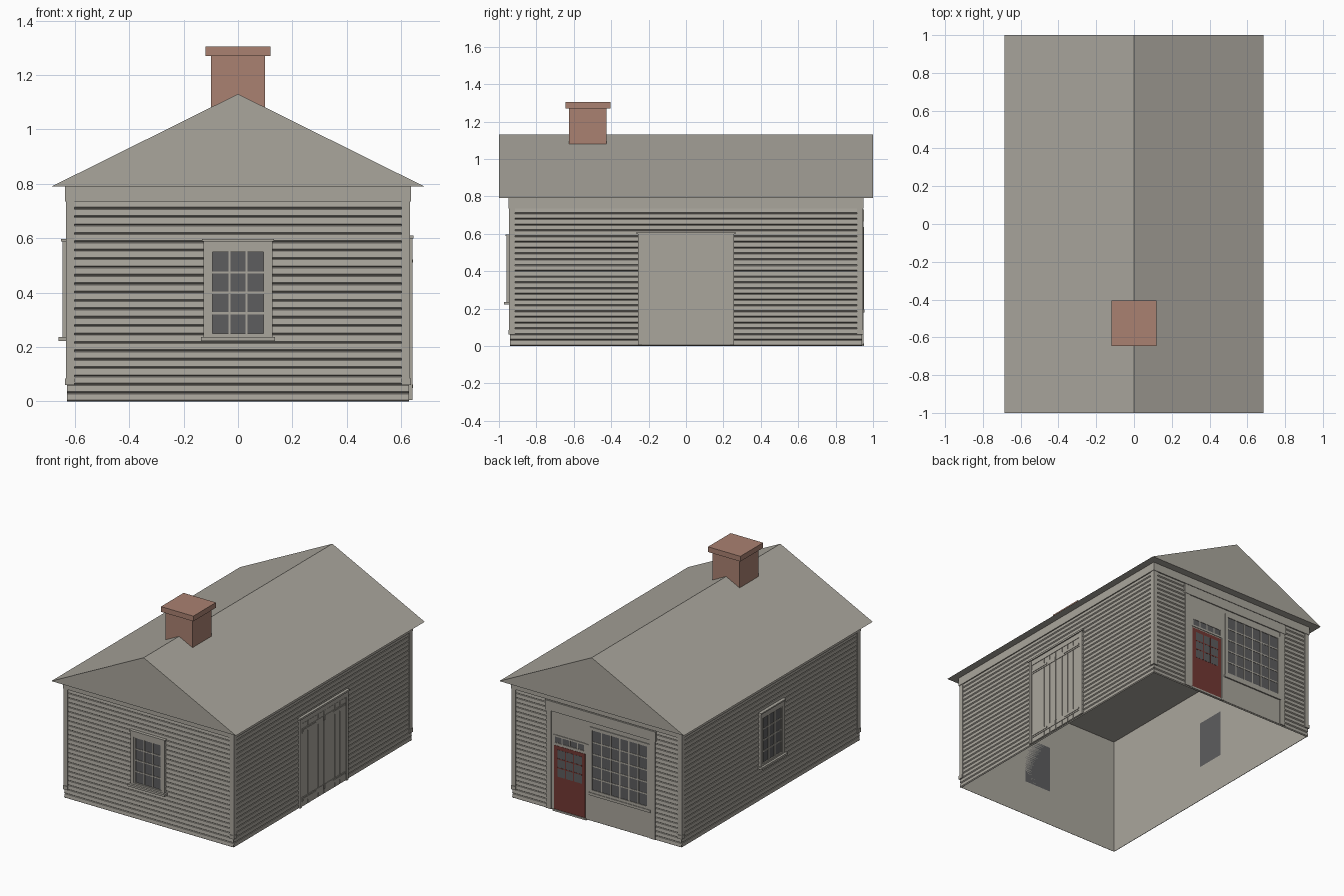
import bpy
import bmesh

cube = bpy.data.objects.get("Cube")
if cube:
    bpy.data.objects.remove(cube, do_unlink=True)


def material(name, rgb):
    m = bpy.data.materials.new(name)
    m.use_nodes = True
    m.diffuse_color = (*rgb, 1)
    m.node_tree.nodes["Principled BSDF"].inputs["Base Color"].default_value = (*rgb, 1)
    return m


WOOD = material("weathered grey", (0.40, 0.38, 0.335))
BRICK = material("brick", (0.40, 0.22, 0.165))
RED = material("door red", (0.17, 0.04, 0.033))
GLASS = material("dark glass", (0.11, 0.11, 0.112))

# Half sizes of the wall shell, eave and ridge heights
HX, HY, EAVE, RIDGE = 0.622, 0.936, 0.79, 1.13

# Each wall maps (along, out, up) to model space
WALLS = {
    "front": lambda u, d, z: (u, -HY - d, z),
    "back": lambda u, d, z: (u, HY + d, z),
    "left": lambda u, d, z: (HX + d, u, z),
    "right": lambda u, d, z: (-HX - d, u, z),
}


def plain(u, d, z):
    return (u, d, z)


def finish(name, bm, mat):
    bmesh.ops.recalc_face_normals(bm, faces=bm.faces)
    mesh = bpy.data.meshes.new(name)
    bm.to_mesh(mesh)
    bm.free()
    mesh.materials.append(mat)
    ob = bpy.data.objects.new(name, mesh)
    bpy.context.scene.collection.objects.link(ob)
    return ob


def boxes(name, mat, place, items):
    """Boxes given as (u0, u1, z0, z1, d0, d1)."""
    bm = bmesh.new()
    for u0, u1, z0, z1, d0, d1 in items:
        for v in bmesh.ops.create_cube(bm, size=1)["verts"]:
            v.co = place(u1 if v.co.x > 0 else u0,
                         d1 if v.co.y > 0 else d0,
                         z1 if v.co.z > 0 else z0)
    return finish(name, bm, mat)


def ring(u0, u1, z0, z1, w, d0, d1):
    """Four bars framing a rectangle, inside its outline."""
    return [(u0, u0 + w, z0, z1, d0, d1), (u1 - w, u1, z0, z1, d0, d1),
            (u0 + w, u1 - w, z0, z0 + w, d0, d1), (u0 + w, u1 - w, z1 - w, z1, d0, d1)]


def muntins(u0, u1, z0, z1, cols, rows, w, d0, d1):
    bars = []
    for i in range(1, cols):
        c = u0 + (u1 - u0) * i / cols
        bars.append((c - w / 2, c + w / 2, z0, z1, d0, d1))
    for j in range(1, rows):
        c = z0 + (z1 - z0) * j / rows
        bars.append((u0, u1, c - w / 2, c + w / 2, d0, d1 - 0.0005))
    return bars


# Open-bottomed wall shell
bm = bmesh.new()
low = [bm.verts.new((x, y, 0)) for x, y in ((-HX, -HY), (HX, -HY), (HX, HY), (-HX, HY))]
high = [bm.verts.new((v.co.x, v.co.y, EAVE)) for v in low]
for i in range(4):
    j = (i + 1) % 4
    bm.faces.new((low[i], low[j], high[j], high[i]))
finish("wall_shell", bm, WOOD)


# Clapboards: a sawtooth profile run along each wall
def clapboards(wall, half):
    rows, top = 24, 0.74
    pitch = top / rows
    profile = []
    for k in range(rows):
        z = k * pitch
        profile += [(0.001, z), (0.008, z + 0.005), (0.005, z + pitch - 0.003)]
    bm = bmesh.new()
    pairs = [[bm.verts.new(WALLS[wall](u, d, z)) for u in (-half, half)] for d, z in profile]
    for a, b in zip(pairs, pairs[1:]):
        bm.faces.new((a[0], a[1], b[1], b[0]))
    return finish(wall + "_clapboards", bm, WOOD)


for wall, half in (("front", HX), ("back", HX), ("left", HY), ("right", HY)):
    clapboards(wall, half + 0.006)
    trim = []
    for s in (-1, 1):
        a, b = s * (half - 0.021), s * (half + 0.010)
        trim.append((a, b, 0.06, 0.735, 0, 0.010))
        trim.append((a, s * (half + 0.013), 0.06, 0.085, 0, 0.013))
    boxes(wall + "_corner_boards", WOOD, WALLS[wall], trim)
    boxes(wall + "_frieze", WOOD, WALLS[wall],
          [(-half - 0.013, half + 0.013, 0.735, EAVE, 0, 0.013)])

# Gabled roof with closed ends and a flat soffit
bm = bmesh.new()
ends = [[bm.verts.new((x, y, z)) for x, z in ((-0.685, EAVE), (0.685, EAVE), (0, RIDGE))]
        for y in (-1, 1)]
for e in ends:
    bm.faces.new(e)
for i in range(3):
    j = (i + 1) % 3
    bm.faces.new((ends[0][i], ends[0][j], ends[1][j], ends[1][i]))
finish("roof", bm, WOOD)

# Chimney, passing down through the ceiling
boxes("chimney_stack", BRICK, plain, [(-0.10, 0.10, 0.65, 1.27, -0.625, -0.425)])
boxes("chimney_cap", BRICK, plain, [(-0.12, 0.12, 1.27, 1.305, -0.645, -0.405)])


# Small sash windows on the front and right walls
def sash_window(wall):
    place = WALLS[wall]
    boxes(wall + "_window_glass", GLASS, place, [(-0.1, 0.1, 0.24, 0.555, 0, 0.012)])
    boxes(wall + "_window_casing", WOOD, place,
          ring(-0.126, 0.126, 0.225, 0.588, 0.022, 0, 0.023)
          + [(-0.11, 0.11, 0.555, 0.57, 0, 0.022)])
    boxes(wall + "_window_sash", WOOD, place,
          ring(-0.105, 0.105, 0.238, 0.56, 0.011, 0, 0.018)
          + muntins(-0.094, 0.094, 0.249, 0.549, 3, 4, 0.008, 0.005, 0.016))
    boxes(wall + "_window_cap", WOOD, place, [(-0.132, 0.132, 0.588, 0.597, 0, 0.029)])
    boxes(wall + "_window_sill", WOOD, place, [(-0.136, 0.136, 0.222, 0.236, 0, 0.038)])


sash_window("front")
sash_window("right")

# Double plank doors on the left wall
side = WALLS["left"]
boxes("barn_door_slab", WOOD, side, [(-0.25, 0.25, 0.005, 0.6, 0, 0.011)])
boxes("barn_door_frame", WOOD, side,
      [(-0.256, -0.236, 0.005, 0.6, 0, 0.019), (0.236, 0.256, 0.005, 0.6, 0, 0.019),
       (-0.236, 0.236, 0.565, 0.6, 0, 0.016)])
boxes("barn_door_header", WOOD, side, [(-0.264, 0.264, 0.598, 0.61, 0, 0.024)])
planks, battens, straps = [], [], []
edges = (0.002, 0.06, 0.115, 0.17, 0.234)
for s in (-1, 1):
    for a, b in zip(edges, edges[1:]):
        planks.append((s * (a + 0.002), s * (b - 0.002), 0.008, 0.563, 0.008, 0.015))
    for z in (0.04, 0.5):
        battens.append((s * 0.006, s * 0.232, z, z + 0.03, 0.012, 0.018))
        straps.append((s * 0.085, s * 0.226, z + 0.01, z + 0.022, 0.015, 0.021))
boxes("barn_door_planks", WOOD, side, planks)
boxes("barn_door_battens", WOOD, side, battens)
boxes("barn_door_hinge_straps", WOOD, side, straps)

# Shopfront on the back wall: panel, pilasters and header
back = WALLS["back"]
L, R = 0.375, -0.435
boxes("shopfront_panel", WOOD, back, [(R, L, 0.005, 0.70, 0, 0.009)])
boxes("shopfront_pilasters", WOOD, back,
      [(L - 0.04, L, 0.005, 0.67, 0, 0.014), (R, R + 0.04, 0.005, 0.67, 0, 0.014),
       (0.06, 0.08, 0.005, 0.51, 0, 0.013)])
boxes("shopfront_header", WOOD, back, [(R - 0.006, L + 0.006, 0.665, 0.73, 0, 0.016)])

# Entrance door with glazed top and transom
d0, d1 = 0.085, 0.315
boxes("entrance_door", RED, back, [(d0, d1, 0.012, 0.44, 0, 0.0105)])
boxes("entrance_door_glass", GLASS, back, [(d0 + 0.025, d1 - 0.025, 0.235, 0.415, 0, 0.0115)])
boxes("entrance_door_bars", RED, back,
      muntins(d0 + 0.025, d1 - 0.025, 0.235, 0.415, 3, 3, 0.007, 0.008, 0.013))
boxes("transom_glass", GLASS, back, [(d0, d1, 0.462, 0.502, 0, 0.0105)])
boxes("transom_bars", WOOD, back,
      ring(d0 - 0.006, d1 + 0.006, 0.448, 0.512, 0.012, 0, 0.013)
      + muntins(d0, d1, 0.46, 0.5, 4, 1, 0.008, 0.005, 0.012))
boxes("entrance_step", WOOD, back, [(d0 - 0.01, d1 + 0.01, 0, 0.012, 0, 0.016)])

# Large shop window
w0, w1 = -0.39, 0.045
boxes("shop_window_glass", GLASS, back, [(w0, w1, 0.21, 0.625, 0, 0.0105)])
boxes("shop_window_frame", WOOD, back,
      ring(w0 - 0.006, w1 + 0.006, 0.195, 0.635, 0.02, 0, 0.0145)
      + muntins(w0 + 0.014, w1 - 0.014, 0.215, 0.615, 6, 5, 0.009, 0.005, 0.013))
boxes("shop_window_sill", WOOD, back, [(w0 - 0.012, w1 + 0.012, 0.178, 0.196, 0, 0.018)])
